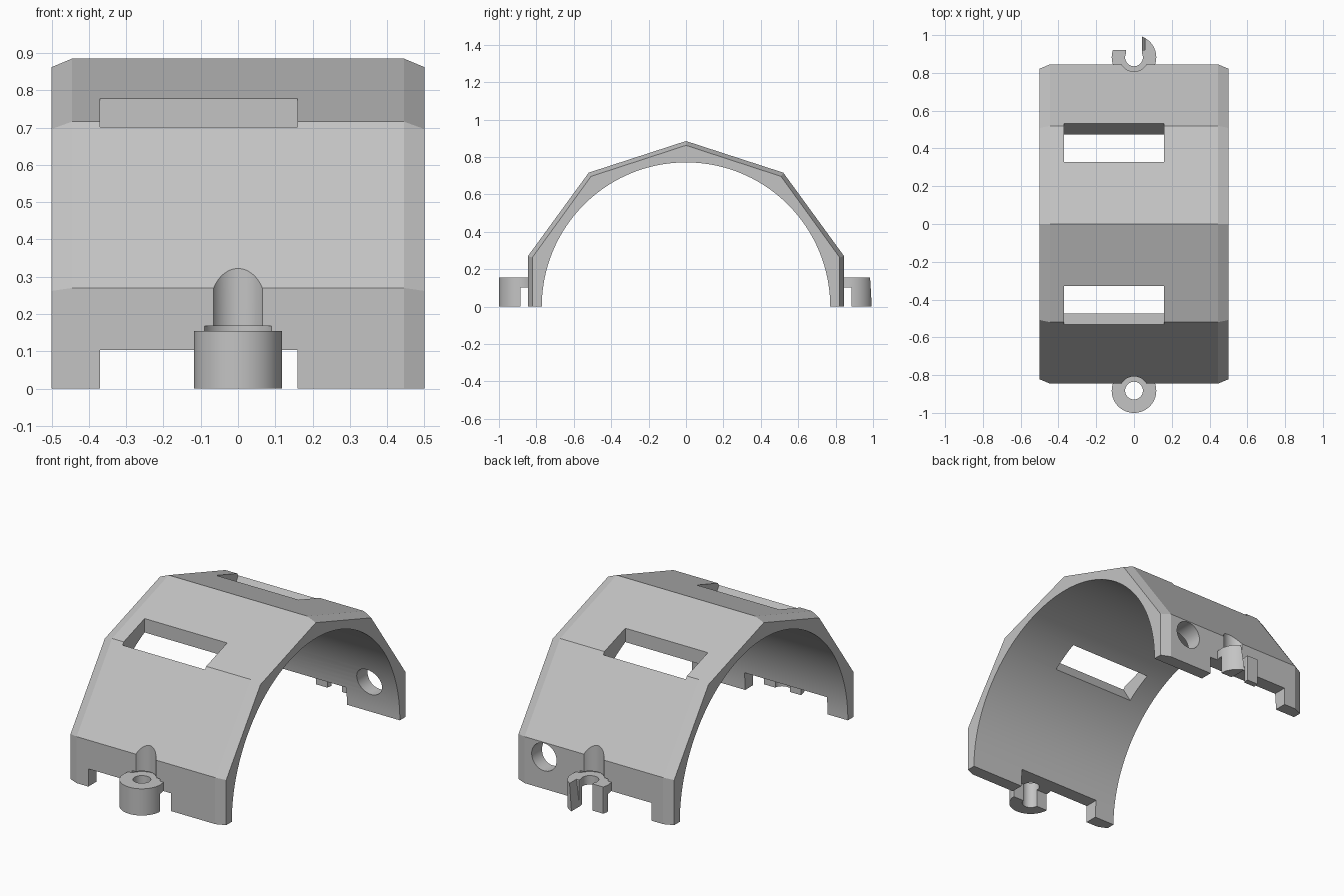
import bpy, bmesh, math

cube = bpy.data.objects.get("Cube")
if cube:
    bpy.data.objects.remove(cube, do_unlink=True)

grey = bpy.data.materials.new("mid grey plastic")
grey.use_nodes = True
colour = (0.55, 0.55, 0.55, 1)
grey.diffuse_color = colour
grey.node_tree.nodes["Principled BSDF"].inputs["Base Color"].default_value = colour


def loft(name, sections):
    """Closed solid through matching rings of points."""
    bm = bmesh.new()
    rings = [[bm.verts.new(p) for p in s] for s in sections]
    n = len(rings[0])
    for a, b in zip(rings, rings[1:]):
        for i in range(n):
            j = (i + 1) % n
            bm.faces.new((a[i], a[j], b[j], b[i]))
    bm.faces.new(rings[0])
    bm.faces.new(rings[-1])
    bmesh.ops.recalc_face_normals(bm, faces=bm.faces)
    mesh = bpy.data.meshes.new(name)
    bm.to_mesh(mesh)
    bm.free()
    mesh.materials.append(grey)
    obj = bpy.data.objects.new(name, mesh)
    bpy.context.collection.objects.link(obj)
    return obj


def along_x(name, profile, x0, x1):
    return loft(name, [[(x, y, z) for y, z in profile] for x in (x0, x1)])


def circle(r, n=64):
    return [(r * math.cos(2 * math.pi * i / n), r * math.sin(2 * math.pi * i / n)) for i in range(n)]


def upright(name, y, r, z0, z1):
    return loft(name, [[(a, y + b, z) for a, b in circle(r)] for z in (z0, z1)])


def combine(target, tool, operation):
    mod = target.modifiers.new("join", "BOOLEAN")
    mod.operation = operation
    mod.solver = "EXACT"
    mod.object = tool
    bpy.context.view_layer.objects.active = target
    bpy.ops.object.modifier_apply(modifier=mod.name)
    bpy.data.objects.remove(tool, do_unlink=True)


# Arched shell: faceted outside with tapered ends, round inside
INNER = 0.771
middle = [(-0.845, 0), (-0.845, 0.27), (-0.52, 0.716), (0, 0.885),
          (0.52, 0.716), (0.845, 0.27), (0.845, 0)]
end = [(-0.822, 0), (-0.822, 0.262), (-0.508, 0.696), (0, 0.862),
       (0.508, 0.696), (0.822, 0.262), (0.822, 0)]
arc = [(INNER * math.cos(math.pi * i / 80), INNER * math.sin(math.pi * i / 80)) for i in range(81)]
shell = loft("arched_cover", [[(x, y, z) for y, z in outer + arc]
                              for x, outer in ((-0.5, end), (-0.445, middle), (0.445, middle), (0.5, end))])

LUG_Y, LUG_TOP = 0.882, 0.155
LEFT, RIGHT = -0.37, 0.16
for side in (-1, 1):
    y = side * LUG_Y
    # Screw lug
    combine(shell, upright("lug", y, 0.118, 0, LUG_TOP), "UNION")
    # Foot notch, running into the lug
    notch = [(side * 0.6, -0.1), (side * 0.886, -0.1), (side * 0.886, 0.103), (side * 0.6, 0.103)]
    combine(shell, along_x("notch_cutter", notch, LEFT, RIGHT), "DIFFERENCE")
    # Lug hole, washer seat and screwdriver channel
    for r, z0, z1 in ((0.047, -0.1, 0.2), (0.097, LUG_TOP, 0.168), (0.075, 0.16, 0.6)):
        combine(shell, upright("screw_cutter", y, r, z0, z1), "DIFFERENCE")
    # Roof window with one upright and one sloping wall
    window = [(side * 0.328, 0.5), (side * 0.328, 0.95), (side * 0.683, 0.95), (side * 0.408, 0.5)]
    combine(shell, along_x("window_cutter", window, LEFT, RIGHT), "DIFFERENCE")

# Rear lug opened into a hook
hook_gap = loft("hook_cutter", [[(-0.2, 0.92, z), (x, 0.92, z), (x, 1.1, z), (-0.2, 1.1, z)]
                                for x, z in ((0.038, -0.02), (0.062, 0.18))])
combine(shell, hook_gap, "DIFFERENCE")
slot = [(0.882, -0.1), (1.1, -0.1), (1.1, 0.2), (0.882, 0.2)]
combine(shell, along_x("slot_cutter", slot, -0.042, 0.042), "DIFFERENCE")

# Round cable hole through the rear wall
cable = loft("cable_cutter", [[(0.32 + a, y, 0.185 + b) for a, b in circle(0.08)] for y in (0.6, 1.0)])
combine(shell, cable, "DIFFERENCE")

# Smooth the round surfaces, keep the facets crisp
bpy.ops.object.select_all(action="DESELECT")
shell.select_set(True)
bpy.context.view_layer.objects.active = shell
bpy.ops.object.shade_smooth_by_angle(angle=math.radians(12))
